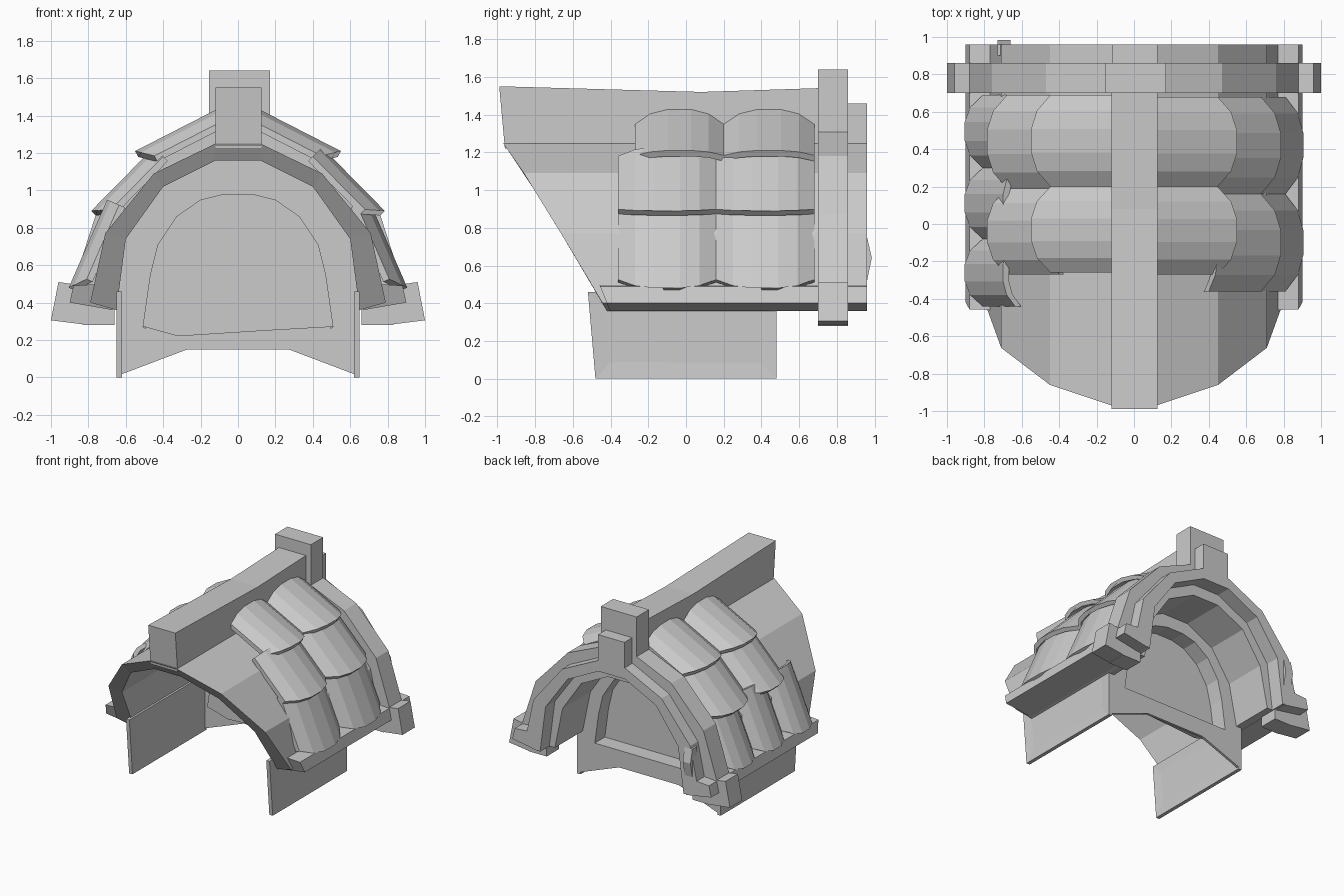
import bpy, bmesh
from mathutils import Vector

if "Cube" in bpy.data.objects:
    bpy.data.objects.remove(bpy.data.objects["Cube"])

stone = bpy.data.materials.new("plain_grey")
stone.use_nodes = True
GREY = (0.6, 0.6, 0.6, 1)
stone.diffuse_color = GREY
stone.node_tree.nodes["Principled BSDF"].inputs["Base Color"].default_value = GREY


def finish(name, bm):
    bmesh.ops.recalc_face_normals(bm, faces=bm.faces)
    mesh = bpy.data.meshes.new(name)
    bm.to_mesh(mesh)
    bm.free()
    mesh.materials.append(stone)
    obj = bpy.data.objects.new(name, mesh)
    bpy.context.collection.objects.link(obj)
    return obj


def loft(name, rings, closed=True, inset=None):
    """Skin between rings of points; cap both ends, or close the loop of rings."""
    bm = bmesh.new()
    rows = [[bm.verts.new(p) for p in ring] for ring in rings]
    for a, b in zip(rows, rows[1:]):
        for i in range(len(a)):
            j = (i + 1) % len(a)
            bm.faces.new((a[i], a[j], b[j], b[i]))
    caps = [bm.faces.new(rows[0]), bm.faces.new(rows[-1])]
    if inset:
        bmesh.ops.recalc_face_normals(bm, faces=bm.faces)
        bmesh.ops.inset_individual(bm, faces=caps, thickness=inset, depth=-0.006)
    return finish(name, bm)


def prism_y(name, pts, y0, y1):
    """Extrude an (x, z) outline along y."""
    return loft(name, [[(x, y, z) for x, z in pts] for y in (y0, y1)])


def prism_x(name, pts, x0, x1, inset=None):
    """Extrude a (y, z) outline along x."""
    return loft(name, [[(x, y, z) for y, z in pts] for x in (x0, x1)], inset=inset)


def both(half):
    """Mirror a half profile, listed from the foot to the crown."""
    return half + [(-x, z) for x, z in reversed(half)]


def arch(name, outer, inner, front, back):
    """Arched band of four-sided section; front is a number or a rule of height."""
    y0 = front if callable(front) else (lambda z: front)
    rings = []
    for (ox, oz), (ix, iz) in zip(both(outer), both(inner)):
        rings.append([(ox, y0(oz), oz), (ox, back, oz), (ix, back, iz), (ix, y0(iz), iz)])
    return loft(name, rings)


def rake(z):
    """The roof mouth leans forward towards the crown."""
    steps = [(0.36, -0.42), (0.47, -0.48), (0.75, -0.65), (1.09, -0.86), (1.25, -0.97)]
    for (z0, a), (z1, b) in zip(steps, steps[1:]):
        if z <= z1:
            return a + (b - a) * (z - z0) / (z1 - z0)
    return steps[-1][1]


# Roof shell and stepped arches
shell_out = [(0.79, 0.4), (0.71, 0.77), (0.45, 1.09), (0.12, 1.25)]
shell_in = [(0.65, 0.36), (0.6, 0.74), (0.4, 1.02), (0.12, 1.16)]
step_in = [(0.6, 0.36), (0.53, 0.7), (0.36, 0.95), (0.12, 1.07)]
band_out = [(0.83, 0.28), (0.88, 0.5), (0.76, 0.87), (0.47, 1.18), (0.12, 1.33)]
band_in = [(0.66, 0.28), (0.66, 0.48), (0.6, 0.76), (0.4, 1.03), (0.12, 1.17)]
pocket_out = [(0.51, 0.27), (0.47, 0.55), (0.43, 0.71), (0.33, 0.86), (0.2, 0.95), (0.08, 0.98)]
pocket_in = [(x * 0.97, z - 0.012) for x, z in pocket_out]
wall_out = [(0.64, 0.27), (0.64, 0.5), (0.6, 0.74), (0.4, 1.03), (0.25, 1.1), (0.12, 1.16)]

arch("roof_shell", shell_out, shell_in, rake, 0.96)
arch("inner_arch", shell_in, step_in, 0.47, 0.84)
arch("back_band", band_out, band_in, 0.70, 0.86)
arch("back_wall", wall_out, pocket_out, 0.46, 0.48)
arch("alcove_lining", pocket_out, pocket_in, 0.34, 0.48)
prism_y("alcove_panel", both(pocket_out), 0.33, 0.35)
prism_y("alcove_floor", [(-0.5, 0.27), (-0.32, 0.22), (0.15, 0.25), (0.5, 0.27), (0.5, 0.29), (-0.5, 0.29)], 0.33, 0.48)
prism_y("back_wall_base", both([(0.64, 0.28), (0.64, 0.01), (0.27, 0.15)]), 0.46, 0.48)

# Ridge beam and posts
prism_x("ridge_beam", [(-0.96, 1.22), (-0.99, 1.55), (0.08, 1.52), (0.7, 1.54), (0.7, 1.2)], -0.12, 0.125)
prism_x("ridge_post", [(0.70, 1.17), (0.70, 1.64), (0.86, 1.64), (0.86, 1.17)], -0.155, 0.17)
prism_x("ridge_end", [(0.86, 1.17), (0.86, 1.46), (0.96, 1.46), (0.96, 1.17)], -0.115, 0.125)

# Scalloped cross-section: position across, bulge
SECTION = [(-0.5, 0), (-0.33, 0.7), (-0.13, 1), (0.13, 1), (0.33, 0.7), (0.5, 0)]


def tile(name, side, start, end, y0, y1):
    """Curved shingle running down the slope with a rounded lower edge."""
    a = Vector((side * start[0], 0, start[1]))
    b = Vector((side * end[0], 0, end[1]))
    down = (b - a).normalized()
    out = Vector((-down.z * side, 0, down.x * side))
    mid, width = (y0 + y1) / 2, y1 - y0
    rings = []
    for base, scallop in ((a, 0), (b, 0.08)):
        upper, lower = [], []
        for s, h in SECTION:
            p = base + out * (0.07 * h - 0.07) + down * scallop * (h - 1)
            p.y = mid + s * width
            upper.append(p)
            lower.append(p - out * 0.035)
        rings.append(upper + lower[::-1])
    loft(name, rings)


TOP = ((0.12, 1.43), (0.55, 1.21))
MIDDLE = ((0.45, 1.23), (0.785, 0.89))
LOWER = ((0.70, 0.95), (0.905, 0.48))
layout = [
    (1, "top", TOP, (-0.27, 0.2, 0.68)),
    (1, "middle", MIDDLE, (-0.36, 0.16, 0.68)),
    (1, "lower", LOWER, (-0.36, 0.16, 0.68)),
    (-1, "top", TOP, (-0.26, 0.2, 0.69)),
    (-1, "middle", MIDDLE, (-0.27, 0.19, 0.69)),
    (-1, "lower", LOWER, (-0.44, -0.08, 0.3, 0.69)),
]
for side, row, (start, end), cuts in layout:
    label = "left" if side > 0 else "right"
    for i, (y0, y1) in enumerate(zip(cuts, cuts[1:])):
        tile(f"{label}_{row}_tile_{i + 1}", side, start, end, y0, y1)

# Paired eaves, band feet and side walls
for side, label in ((1, "left"), (-1, "right")):
    eave = [(0.67, 0.36), (0.9, 0.40), (0.88, 0.49), (0.74, 0.5)]
    loft(f"{label}_eave", [
        [(side * x, -0.46 + (0.5 - z) * 0.4, z) for x, z in eave],
        [(side * x, 0.96, z) for x, z in eave]])
    foot = [(0.8, 0.28), (1.0, 0.305), (0.96, 0.51), (0.83, 0.49)]
    prism_y(f"{label}_band_foot", [(side * x, z) for x, z in foot], 0.70, 0.86)
    prism_x(f"{label}_side_wall", [(-0.48, 0), (0.48, 0), (0.48, 0.46), (-0.52, 0.46)],
            side * 0.62, side * 0.65, inset=0.12)

# Small broken chip on the rear rim
prism_x("rim_chip", [(0.9, 0.5), (0.96, 0.52), (0.985, 0.64), (0.96, 0.75), (0.9, 0.75)], -0.73, -0.66)
